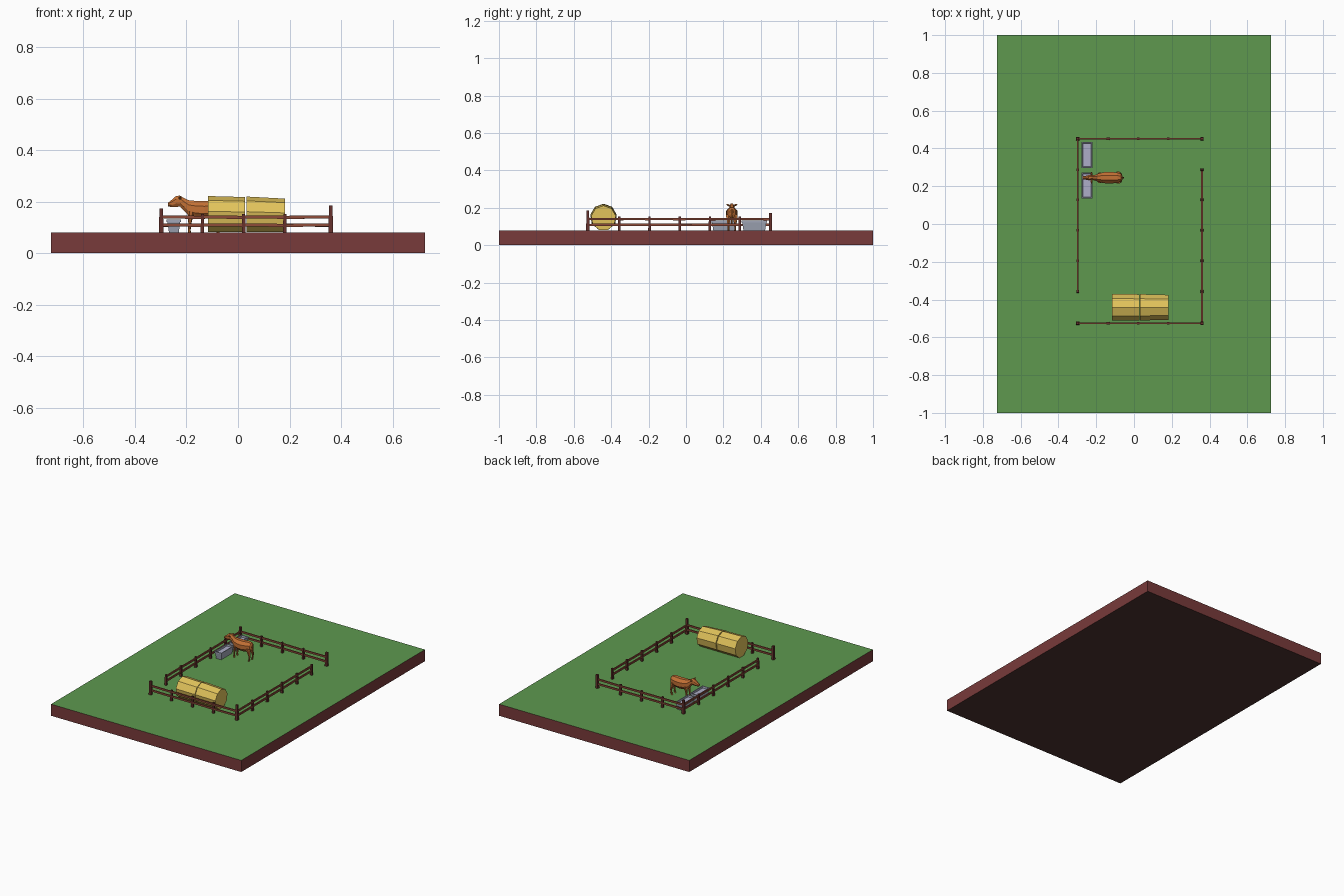
import bpy, bmesh, math, random
from mathutils import Vector

if "Cube" in bpy.data.objects:
    bpy.data.objects.remove(bpy.data.objects["Cube"])

random.seed(4)
G = 0.08  # ground level


def material(name, rgb):
    m = bpy.data.materials.new(name)
    m.diffuse_color = (*rgb, 1)
    m.use_nodes = True
    m.node_tree.nodes["Principled BSDF"].inputs["Base Color"].default_value = m.diffuse_color
    return m


GRASS = material("grass green", (0.112, 0.318, 0.078))
SOIL = material("soil red brown", (0.19, 0.043, 0.043))
UNDER = material("dark underside", (0.075, 0.032, 0.028))
POST = material("dark post wood", (0.13, 0.03, 0.025))
RAIL = material("rail wood", (0.27, 0.07, 0.04))
HAY = material("hay yellow", (0.76, 0.55, 0.105))
METAL = material("trough grey", (0.36, 0.39, 0.48))
WATER = material("trough filling", (0.42, 0.42, 0.58))
HIDE = material("cow brown", (0.55, 0.165, 0.035))


def finish(bm, name, *mats):
    bmesh.ops.recalc_face_normals(bm, faces=bm.faces)
    me = bpy.data.meshes.new(name)
    bm.to_mesh(me)
    bm.free()
    for m in mats:
        me.materials.append(m)
    ob = bpy.data.objects.new(name, me)
    bpy.context.collection.objects.link(ob)
    return ob


def loft(bm, rings):
    """Skin a list of closed rings and cap both ends."""
    vs = [[bm.verts.new(p) for p in r] for r in rings]
    n = len(vs[0])
    for a, b in zip(vs, vs[1:]):
        for i in range(n):
            j = (i + 1) % n
            bm.faces.new((a[i], a[j], b[j], b[i]))
    bm.faces.new(vs[0])
    bm.faces.new(vs[-1])


def box_ring(cx, cy, z, hx, hy):
    return [(cx + sx * hx, cy + sy * hy, z) for sx, sy in ((-1, -1), (1, -1), (1, 1), (-1, 1))]


def round_ring(cx, cy, z, r, n=6):
    return [(cx + r * math.cos(math.tau * i / n), cy + r * math.sin(math.tau * i / n), z) for i in range(n)]


def side_ring(x, y, z, ry, rz, n=8, turn=0.5):
    return [(x, y + ry * math.cos(math.tau * (i + turn) / n),
             z + rz * math.sin(math.tau * (i + turn) / n)) for i in range(n)]


# Ground slab: green on top, soil on the sides, dark underneath
bm = bmesh.new()
loft(bm, [box_ring(0, 0, z, 0.725, 1.0) for z in (0, G)])
ground = finish(bm, "ground_slab", SOIL, GRASS, UNDER)
for p in ground.data.polygons:
    p.material_index = 1 if p.normal.z > 0.5 else 2 if p.normal.z < -0.5 else 0

# Fences: posts joined by two rails
XL, XR, YF, YB = -0.298, 0.36, -0.525, 0.452


def rail(bm, a, b):
    a, b = Vector(a), Vector(b)
    side = (b - a).cross(Vector((0, 0, 1))).normalized() * 0.004
    up = Vector((0, 0, 0.006))
    loft(bm, [[p - side - up, p + side - up, p + side + up, p - side + up] for p in (a, b)])


def fence(name, points):
    posts, rails = bmesh.new(), bmesh.new()
    for x, y in points:
        if (x, y) not in corners:
            loft(posts, [box_ring(x, y, G, 0.007, 0.007), box_ring(x, y, 0.153, 0.006, 0.006)])
    for (x0, y0), (x1, y1) in zip(points, points[1:]):
        for z in (0.109, 0.140):
            t = random.uniform(-0.001, 0.001)
            rail(rails, (x0, y0, z - t), (x1, y1, z + t))
    finish(posts, name + "_posts", POST)
    finish(rails, name + "_rails", RAIL)


corners = {(XL, YF): 0.173, (XR, YF): 0.185, (XL, YB): 0.173, (XR, YB): 0.173}
cols = [XL, -0.138, 0.022, 0.182, XR]
rows = [YF, -0.357, -0.195, -0.034, 0.128, 0.288, YB]
fence("front_fence", [(x, YF) for x in cols])
fence("back_fence", [(x, YB) for x in cols])
fence("left_fence", [(XL, y) for y in rows[1:]])
fence("right_fence", [(XR, y) for y in rows[:-1]])

# Taller corner posts
bm = bmesh.new()
for (x, y), top in corners.items():
    loft(bm, [box_ring(x, y, G, 0.009, 0.009), box_ring(x, y, top, 0.007, 0.007)])
finish(bm, "corner_posts", POST)

# Two round hay bales lying end to end
for name, x0, x1, r0, r1 in (("left_bale", -0.116, 0.028, 0.072, 0.070),
                             ("right_bale", 0.033, 0.182, 0.071, 0.067)):
    bm = bmesh.new()
    loft(bm, [side_ring(x, -0.441, G + r - 0.002, r, r, 9, 2.25) for x, r in ((x0, r0), (x1, r1))])
    finish(bm, name, HAY)

# Feed troughs with sloping walls, a rim and a filled inside
for name, cy in (("rear_trough", 0.365), ("near_trough", 0.204)):
    bm = bmesh.new()
    cx = -0.249
    loft(bm, [box_ring(cx, cy, G, 0.019, 0.058), box_ring(cx, cy, 0.122, 0.025, 0.065),
              box_ring(cx, cy, 0.122, 0.028, 0.069), box_ring(cx, cy, 0.131, 0.028, 0.069),
              box_ring(cx, cy, 0.131, 0.023, 0.063), box_ring(cx, cy, 0.119, 0.021, 0.061)])
    trough = finish(bm, name, METAL, WATER)
    for p in trough.data.polygons:
        inside = p.normal.z > 0.9 and p.center.z < 0.121
        p.material_index = 1 if inside else 0

# Cow: body, neck and head as one loft (x, low z, high z, half width)
CY = 0.245
sections = [(-0.060, 0.165, 0.192, 0.010), (-0.068, 0.148, 0.202, 0.021),
            (-0.090, 0.138, 0.206, 0.028), (-0.130, 0.133, 0.203, 0.032),
            (-0.165, 0.136, 0.204, 0.029), (-0.190, 0.143, 0.206, 0.022),
            (-0.208, 0.163, 0.214, 0.014), (-0.225, 0.181, 0.224, 0.013),
            (-0.240, 0.179, 0.223, 0.014), (-0.258, 0.179, 0.207, 0.010),
            (-0.272, 0.182, 0.196, 0.008)]
bm = bmesh.new()
loft(bm, [side_ring(x, CY, (lo + hi) / 2, w * 1.06, (hi - lo) / 2 * 1.06) for x, lo, hi, w in sections])
finish(bm, "cow_body", HIDE)

# Cow legs, ears, tail
legs, ears = bmesh.new(), bmesh.new()
for s in (-1, 1):
    y = CY + s * 0.018
    loft(legs, [round_ring(-0.188, y, G, 0.006), round_ring(-0.189, y, 0.088, 0.005),
                round_ring(-0.187, y, 0.115, 0.006), round_ring(-0.182, y, 0.160, 0.012)])
    loft(legs, [round_ring(-0.078, y, G, 0.006), round_ring(-0.074, y, 0.088, 0.005),
                round_ring(-0.071, y, 0.115, 0.007), round_ring(-0.084, y, 0.165, 0.016)])
    loft(ears, [[(-0.225 + dx * k, CY + s * d, z + dz * k) for dx, dz in ((-1, 0), (0, -1), (1, 0), (0, 1))]
                for d, z, k in ((0.008, 0.210, 0.004), (0.020, 0.215, 0.006), (0.030, 0.217, 0.001))])
finish(legs, "cow_legs", HIDE)
finish(ears, "cow_ears", HIDE)
bm = bmesh.new()
loft(bm, [round_ring(-0.058, CY, 0.115, 0.004, 5), round_ring(-0.057, CY, 0.135, 0.005, 5),
          round_ring(-0.058, CY, 0.165, 0.003, 5), round_ring(-0.063, CY, 0.195, 0.003, 5)])
finish(bm, "cow_tail", HIDE)
